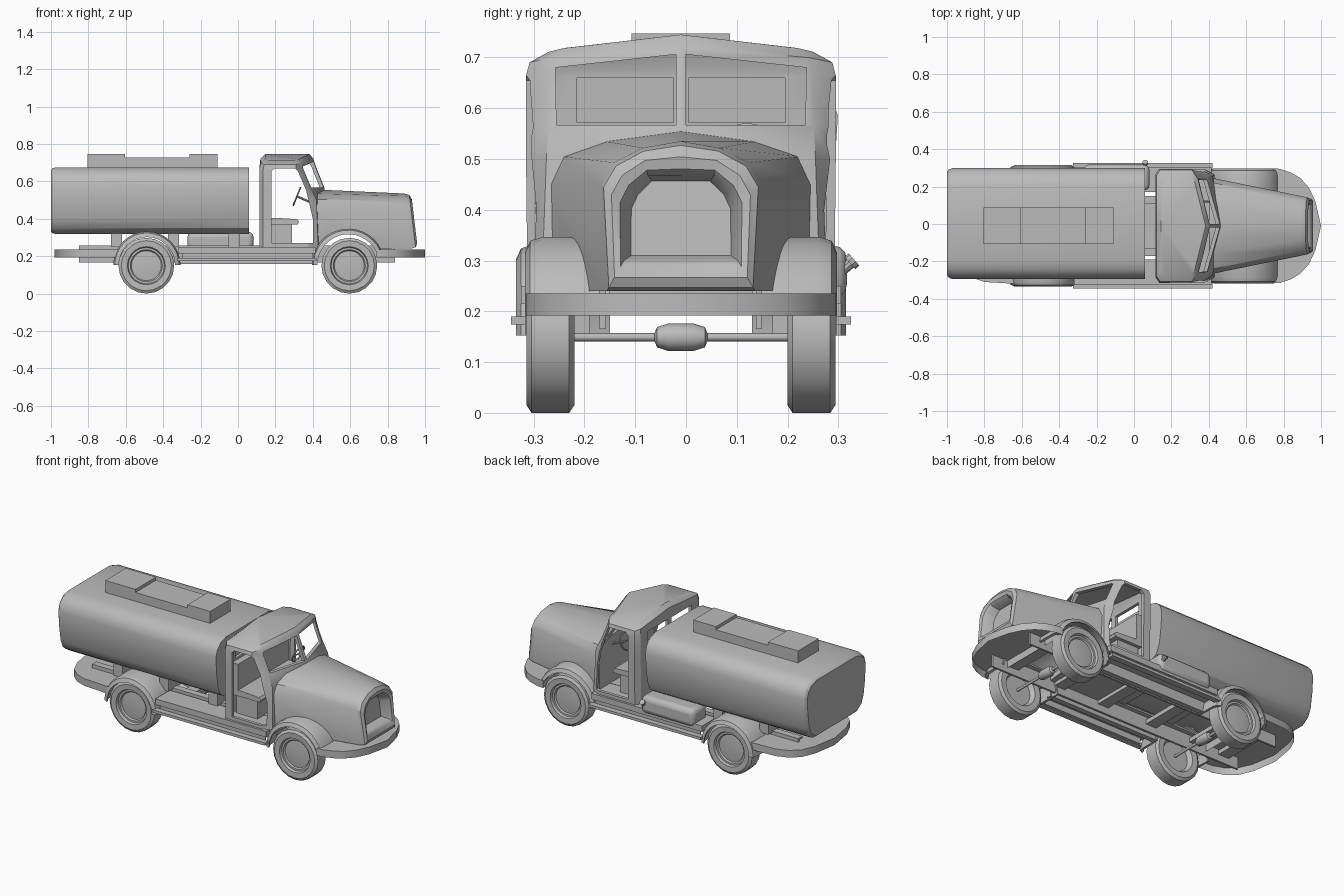
import bpy, bmesh, math
from mathutils import Vector

if "Cube" in bpy.data.objects:
    bpy.data.objects.remove(bpy.data.objects["Cube"])

grey = bpy.data.materials.new("plain grey")
grey.diffuse_color = (0.5, 0.5, 0.5, 1)
grey.use_nodes = True
grey.node_tree.nodes["Principled BSDF"].inputs["Base Color"].default_value = grey.diffuse_color


def mesh(name, verts, faces, mirror=False):
    bm = bmesh.new()
    vs = [bm.verts.new(v) for v in verts]
    for f in faces:
        bm.faces.new([vs[i] for i in f])
    bmesh.ops.remove_doubles(bm, verts=bm.verts, dist=1e-5)
    bmesh.ops.recalc_face_normals(bm, faces=bm.faces)
    me = bpy.data.meshes.new(name)
    bm.to_mesh(me)
    bm.free()
    me.materials.append(grey)
    ob = bpy.data.objects.new(name, me)
    bpy.context.collection.objects.link(ob)
    if mirror:
        m = ob.modifiers.new("mirror", 'MIRROR')
        m.use_axis = (False, True, False)
    return ob


def loft(name, rings, caps=None, ends=(True, True), mirror=False):
    n = len(rings[0])
    faces = [(k * n + i, k * n + (i + 1) % n, (k + 1) * n + (i + 1) % n, (k + 1) * n + i)
             for k in range(len(rings) - 1) for i in range(n)]
    for on, base in zip(ends, (0, (len(rings) - 1) * n)):
        if on:
            faces += [[base + i for i in c] for c in (caps or [range(n)])]
    return mesh(name, [p for r in rings for p in r], faces, mirror)


def prism(name, pts, axis, a, b, ends=(True, True), mirror=False):
    put = {'x': lambda p, t: (t, p[0], p[1]), 'y': lambda p, t: (p[0], t, p[1]),
           'z': lambda p, t: (p[0], p[1], t)}[axis]
    return loft(name, [[put(p, t) for p in pts] for t in (a, b)], None, ends, mirror)


def box(name, x0, x1, y0, y1, z0, z1, mirror=False):
    return prism(name, [(x0, y0), (x1, y0), (x1, y1), (x0, y1)], 'z', z0, z1, mirror=mirror)


def lathe(name, prof, c, segs, mirror=False):
    """Turn a (radius, y) profile round a line along y through c."""
    rings = [[(c[0] + r * math.cos(2 * math.pi * i / segs), c[1] + y,
               c[2] + r * math.sin(2 * math.pi * i / segs)) for i in range(segs)] for r, y in prof]
    return loft(name, rings, mirror=mirror, ends=(prof[0][0] > 0, prof[-1][0] > 0))


def rod(name, a, b, r, segs=10):
    a, b = Vector(a), Vector(b)
    bpy.ops.mesh.primitive_cylinder_add(vertices=segs, radius=r, depth=(b - a).length, location=(a + b) / 2)
    ob = bpy.context.object
    ob.name = name
    ob.rotation_euler = (b - a).to_track_quat('Z', 'Y').to_euler()
    ob.data.materials.append(grey)


def cut(ob, cutter):
    m = ob.modifiers.new("cut", 'BOOLEAN')
    m.operation, m.solver, m.object = 'DIFFERENCE', 'EXACT', cutter
    bpy.context.view_layer.objects.active = ob
    bpy.ops.object.modifier_apply(modifier=m.name)
    bpy.data.objects.remove(cutter)


def both(half):
    """Complete a half outline (y >= 0) whose first and last points may lie on y = 0."""
    back = [(p[0], -p[1]) + tuple(p[2:]) for p in reversed(half) if p[1] > 1e-6]
    return list(half) + back


# Cargo tank with rounded section and bevelled rear end
sec = [(0.2, .675), (.25, .66), (.283, .63), (.297, .585), (.291, .49), (.277, .40), (.255, .35), (.205, .318)]
ring = sec + [(-y, z) for y, z in reversed(sec)]


def tank_ring(x, s):
    return [(x, .012 + y * s, .5 + (z - .5) * s) for y, z in ring]


loft("cargo_tank", [tank_ring(-1, .93), tank_ring(-.99, .975), tank_ring(-.97, 1), tank_ring(.06, 1)])
box("hatch_rear", -.805, -.605, -.097, .097, .66, .747)
box("hatch_middle", -.605, -.26, -.097, .097, .66, .728)
box("hatch_front", -.26, -.11, -.097, .097, .66, .747)
for x in (-.65, -.345, -.02):
    box("tank_saddle", x - .03, x + .03, -.2, .2, .25, .33)

# Ladder frame
prism("frame_rail", [(.16, .165), (.16, .257), (.12, .257), (.12, .247), (.148, .247), (.148, .165)],
      'x', -.85, .84, mirror=True)
for x in (-.75, -.55, -.25, .08, .38, .7):
    box("cross_member", x - .035, x + .035, -.15, .15, .205, .23)

# Running boards
box("running_board", -.32, .415, .18, .315, .215, .25, True)
box("side_step", -.325, .42, .30, .335, .174, .19, True)
box("board_support", -.32, .415, .18, .21, .157, .216, True)
box("step_bracket", -.3, .4, .295, .302, .18, .22, True)

# Wheels and axles
tyre = [(0, -.02), (.085, -.02), (.10, -.045), (.134, -.047), (.149, -.037), (.149, .037), (.134, .047),
        (.102, .045), (.097, .03), (.086, .03), (.08, .022), (0, .03)]
axle = [(0, -.24), (.008, -.24), (.008, -.052), (.02, -.047), (.027, -.025),
        (.027, .025), (.02, .047), (.008, .052), (.008, .24), (0, .24)]
for n, x in (("front", .595), ("rear", -.49)):
    lathe(n + "_wheel", tyre, (x, .257, .149), 20, True)
    lathe(n + "_axle", axle, (x, 0, .149), 12)


# Arched mudguards
def arch(name, cx, R, w, inner, a0, a1, segs=16):
    prof = [(R, inner), (R, w - .035), (R - .008, w - .01), (R - .03, w), (R - .03, w - .01),
            (R - .016, w - .035), (R - .01, inner)]
    rings = []
    for i in range(segs + 1):
        a = math.radians(a0 + (a1 - a0) * i / segs)
        rings.append([(cx + r * math.cos(a), y, .152 + r * math.sin(a)) for r, y in prof])
    loft(name, rings, mirror=True)


arch("front_mudguard", .59, .195, .307, .14, 15, 180)
arch("rear_mudguard", -.487, .18, .325, .17, 0, 180)

# Rounded aprons at both ends, open underneath
prism("front_apron", both([(.74, .307), (.78, .305), (.84, .285), (.89, .255), (.935, .205), (.97, .13), (1, 0)]),
      'z', .192, .235, (False, True))
prism("rear_apron", both([(-.63, .31), (-.8, .3), (-.87, .275), (-.92, .23), (-.955, .15), (-.98, 0)]),
      'z', .192, .235, (False, True))


# Cab: stacked outlines, hollowed, with doors and windows cut out
def level(zc, ze, xr, w, xd, xe, we, xf, t=0):
    half = [(xr + t, 0), (xr + t, w - .03 - t), (xr + .02 + t, w - t), (xd - t * .3, w - t),
            (xe - t, we - t * .5), (xf - t * 1.2, 0)]
    return both([(x, y, zc + (ze - zc) * (y / .3) ** 2) for x, y in half])


caps = [(0, 1, 2, 3), (0, 3, 4, 5), (0, 9, 8, 7), (0, 7, 6, 5)]
mids = [(.50, .50, .115, .305, .36, .42, .265, .47), (.565, .565, .115, .305, .345, .387, .262, .462),
        (.68, .665, .115, .305, .31, .345, .258, .416)]
low = (.115, .302, .38, .43, .275, .46)
cab = loft("cab", [level(.225, .225, *low)] + [level(*m) for m in mids] +
           [level(.722, .69, .12, .298, .31, .342, .25, .402),
            level(.745, .70, .145, .26, .31, .325, .232, .383)], caps)
cut(cab, loft("cab_hollow", [level(.255, .255, *low, t=.018)] + [level(*m, t=.018) for m in mids] +
              [level(.724, .685, .13, .285, .30, .33, .24, .39, t=.018)], caps))
cut(cab, prism("door_cut", [(.18, .27), (.40, .27), (.40, .40), (.365, .55), (.32, .655), (.305, .67), (.195, .67),
                            (.18, .655)], 'y', -.5, .5))
for s in (1, -1):
    cut(cab, prism("windscreen_cut", [(s * .01, .567), (s * .245, .567), (s * .247, .68), (s * .01, .706)],
                   'x', .29, .6))
    cut(cab, prism("rear_window_cut", [(s * .015, .572), (s * .205, .572), (s * .205, .66), (s * .015, .66)],
                   'x', .05, .2))

# Bonnet with raised grille surround and recess
back = [(.258, .24), (.26, .45), (.235, .505), (.15, .535), (0, .557)]
nose = [(.146, .24), (.158, .45), (.132, .493), (.075, .522), (0, .535)]
grille = [(.112, .30), (.111, .405), (.096, .437), (.065, .467), (0, .467)]


def hood_ring(x, half, shear=.12):
    return both([(x + (.45 - z) * shear, y, z) for y, z in half])


def mix(a, b, t):
    return [(p[0] * (1 - t) + q[0] * t, p[1] * (1 - t) + q[1] * t) for p, q in zip(a, b)]


bonnet = loft("bonnet", [hood_ring(.40, back, 0), hood_ring(.90, nose), hood_ring(.925, mix(nose, grille, .12)),
                         hood_ring(.936, mix(nose, grille, .45)), hood_ring(.93, mix(nose, grille, .8)),
                         hood_ring(.915, grille), hood_ring(.87, mix(grille, [(0, .38)] * 5, .12))])
cut(bonnet, lathe("wheel_arch_cut", [(.178, -.4), (.178, .4)], (.592, 0, .152), 32))

# Seat and steering wheel
prism("seat_cushion", [(.14, .37), (.32, .37), (.327, .385), (.315, .398), (.2, .405), (.14, .405)], 'y', -.24, .24)
box("seat_base", .15, .29, -.22, .22, .25, .372)
box("seat_back", .135, .175, -.24, .24, .40, .56)
bpy.ops.mesh.primitive_torus_add(major_segments=18, minor_segments=6, major_radius=.05, minor_radius=.005,
                                 location=(.315, .13, .52), rotation=(0, math.radians(-68), 0))
bpy.context.object.name = "steering_wheel"
bpy.context.object.data.materials.append(grey)
rod("steering_column", (.315, .13, .52), (.43, .13, .47), .006)
rod("steering_spoke", (.315, .082, .52), (.315, .178, .52), .004, 6)

# Fuel tank with angled filler on the left side
fuel = box("fuel_tank", -.27, .083, .19, .327, .225, .33)
b = fuel.modifiers.new("round", 'BEVEL')
b.width, b.segments = .028, 3
rod("filler_neck", (.06, .31, .275), (.06, .337, .298), .011)
rod("filler_cap", (.06, .333, .295), (.06, .341, .302), .016)

# Shift everything to the measured centre line and smooth the soft edges
for ob in bpy.data.objects:
    ob.location.y -= .01
    ob.select_set(True)
bpy.context.view_layer.objects.active = cab
bpy.ops.object.shade_smooth_by_angle(angle=math.radians(32))
